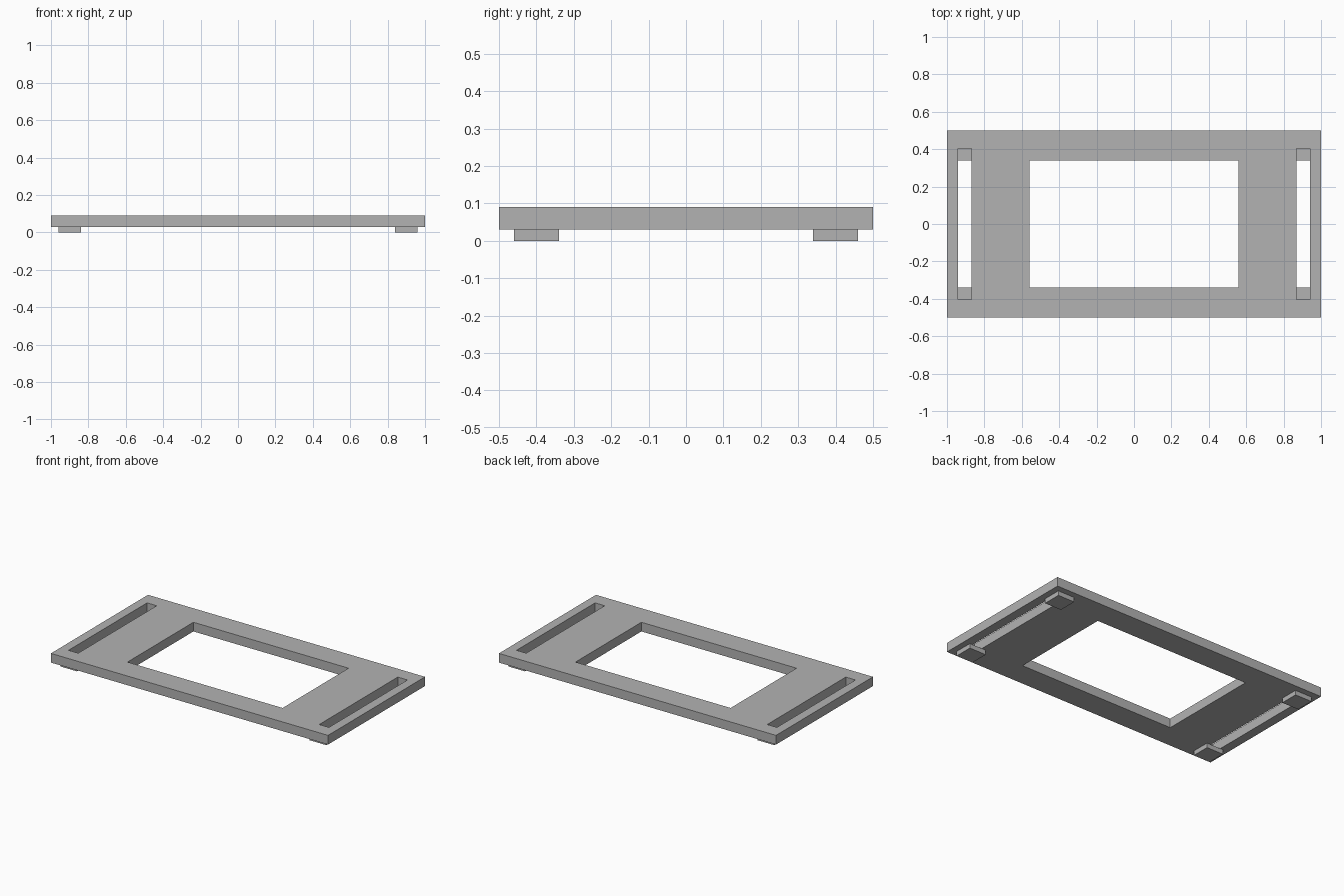
import bpy
import bmesh

cube = bpy.data.objects.get("Cube")
if cube:
    bpy.data.objects.remove(cube, do_unlink=True)

grey = bpy.data.materials.new("plain grey")
grey.use_nodes = True
colour = (0.45, 0.45, 0.45, 1)
grey.diffuse_color = colour
grey.node_tree.nodes["Principled BSDF"].inputs["Base Color"].default_value = colour

PLATE_BOTTOM, PLATE_TOP = 0.03, 0.09


def add_object(name, bm):
    bmesh.ops.recalc_face_normals(bm, faces=bm.faces[:])
    mesh = bpy.data.meshes.new(name)
    bm.to_mesh(mesh)
    bm.free()
    mesh.materials.append(grey)
    obj = bpy.data.objects.new(name, mesh)
    bpy.context.collection.objects.link(obj)
    return obj


def is_open(x, y):
    """True inside the central window or one of the two end slots."""
    window = abs(x) < 0.56 and abs(y) < 0.34
    slot = 0.87 < abs(x) < 0.94 and abs(y) < 0.405
    return window or slot


def mirrored(values):
    return [-v for v in reversed(values)] + values


# Frame plate: cells between the opening edges, extruded to thickness
xs = mirrored([0.56, 0.87, 0.94, 1.0])
ys = mirrored([0.34, 0.405, 0.5])
bm = bmesh.new()
grid = [[bm.verts.new((x, y, PLATE_BOTTOM)) for y in ys] for x in xs]
for i in range(len(xs) - 1):
    for j in range(len(ys) - 1):
        if not is_open((xs[i] + xs[i + 1]) / 2, (ys[j] + ys[j + 1]) / 2):
            bm.faces.new((grid[i][j], grid[i + 1][j],
                          grid[i + 1][j + 1], grid[i][j + 1]))
bmesh.ops.delete(bm, geom=[v for v in bm.verts if not v.link_faces], context='VERTS')
result = bmesh.ops.extrude_face_region(bm, geom=bm.faces[:], use_keep_orig=True)
for item in result["geom"]:
    if isinstance(item, bmesh.types.BMVert):
        item.co.z = PLATE_TOP
add_object("frame_plate", bm)

# Four square feet under the slot ends
for side, sx in (("left", 1), ("right", -1)):
    for end, sy in (("front", -1), ("back", 1)):
        bm = bmesh.new()
        bmesh.ops.create_cube(bm, size=1)
        bmesh.ops.scale(bm, vec=(0.12, 0.12, PLATE_BOTTOM), verts=bm.verts[:])
        foot = add_object(f"{end}_{side}_foot", bm)
        foot.location = (sx * 0.9, sy * 0.4, PLATE_BOTTOM / 2)
